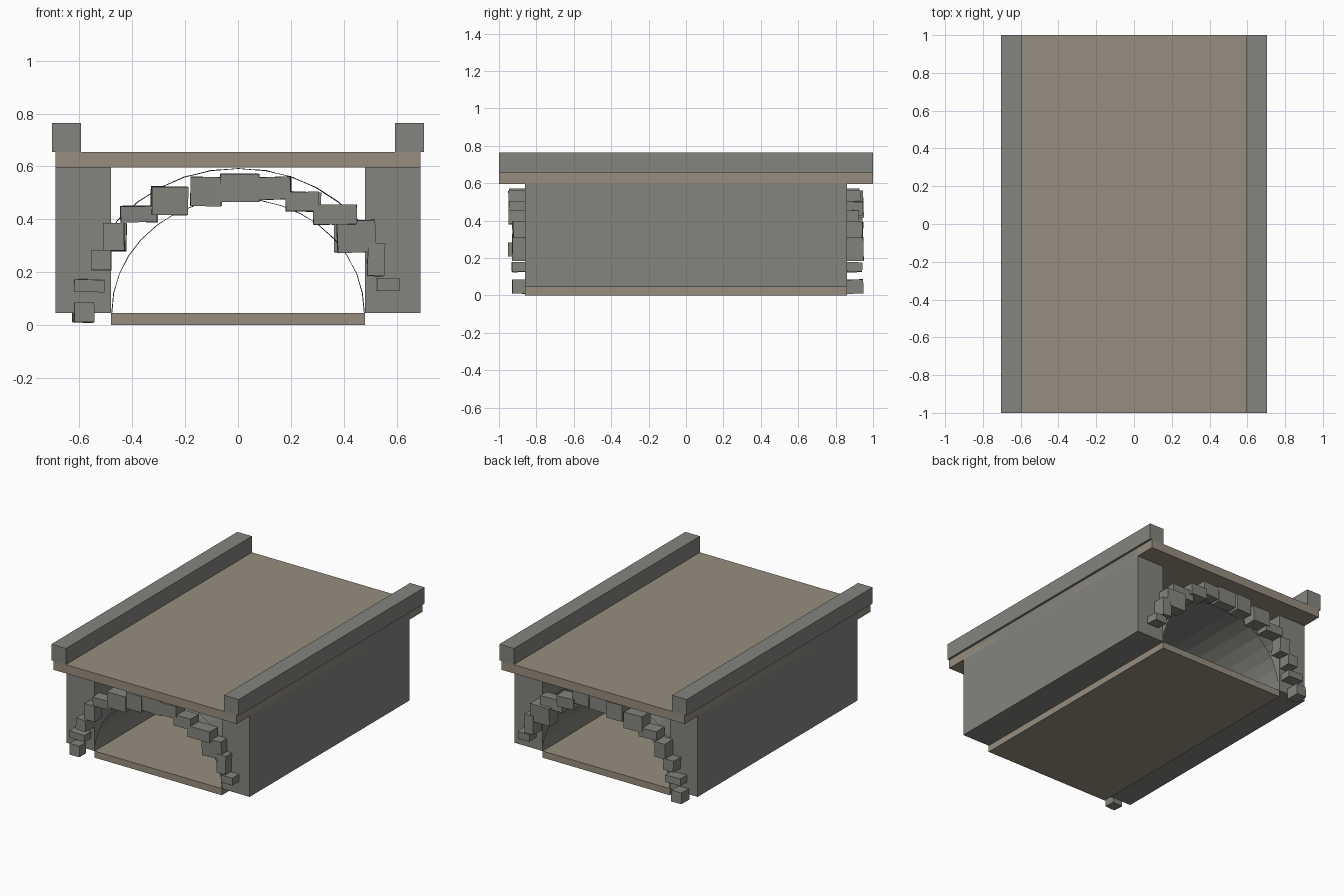
import bpy, bmesh, math, random
from mathutils import Matrix, Vector

if "Cube" in bpy.data.objects:
    bpy.data.objects.remove(bpy.data.objects["Cube"])

random.seed(4)

def material(name, rgb):
    m = bpy.data.materials.new(name)
    m.diffuse_color = (*rgb, 1)
    m.use_nodes = True
    m.node_tree.nodes["Principled BSDF"].inputs["Base Color"].default_value = m.diffuse_color
    return m

STONE = material("stone", (0.23, 0.23, 0.21))
EARTH = material("packed_earth", (0.31, 0.27, 0.21))

def finish(name, bm, mat):
    me = bpy.data.meshes.new(name)
    bm.to_mesh(me)
    bm.free()
    me.materials.append(mat)
    ob = bpy.data.objects.new(name, me)
    bpy.context.collection.objects.link(ob)
    return ob

def add_box(bm, lo, hi, tilt=(0, 0, 0)):
    lo, hi = Vector(lo), Vector(hi)
    m = Matrix.Translation((lo + hi) / 2)
    for angle, axis in zip(tilt, "XYZ"):
        m = m @ Matrix.Rotation(angle, 4, axis)
    bmesh.ops.create_cube(bm, size=1, matrix=m @ Matrix.Diagonal((*(hi - lo), 1)))

def box(name, lo, hi, mat):
    bm = bmesh.new()
    add_box(bm, lo, hi)
    return finish(name, bm, mat)

# Floor and road deck
box("floor", (-0.48, -0.86, 0), (0.48, 0.86, 0.045), EARTH)
box("deck", (-0.69, -1, 0.595), (0.69, 1, 0.655), EARTH)

# Side walls and parapets
for side, s in (("left", -1), ("right", 1)):
    a, b = sorted((s * 0.48, s * 0.69))
    box(side + "_wall", (a, -0.86, 0.045), (b, 0.86, 0.655), STONE)
    a, b = sorted((s * 0.595, s * 0.705))
    box(side + "_parapet", (a, -1, 0.655), (b, 1, 0.765), STONE)

# Vault: slightly uneven inner and outer skins, open at both ends
def vault_skin(name, half_width, rise, segments=18, rows=8, flip=False):
    bm = bmesh.new()
    grid = []
    for j in range(rows + 1):
        y = -0.86 + 1.72 * j / rows
        row = []
        for i in range(segments + 1):
            t = math.pi * i / segments
            k = 1 - random.uniform(0, 0.008)
            row.append(bm.verts.new((half_width * k * math.cos(t), y,
                                     0.045 + rise * k * math.sin(t))))
        grid.append(row)
    for j in range(rows):
        for i in range(segments):
            q = [grid[j][i], grid[j][i + 1], grid[j + 1][i + 1], grid[j + 1][i]]
            bm.faces.new(q if flip else q[::-1])
    return finish(name, bm, STONE)

vault_skin("vault_inside", 0.48, 0.435, flip=True)
vault_skin("vault_outside", 0.595, 0.55)

# Rough arch stones: x0, x1, z0, z1 as seen from the front
STONES = [
    (-0.62, -0.545, 0.01, 0.085), (-0.62, -0.505, 0.125, 0.172),
    (-0.555, -0.48, 0.207, 0.283), (-0.51, -0.43, 0.28, 0.385),
    (-0.445, -0.31, 0.39, 0.45), (-0.327, -0.19, 0.417, 0.523),
    (-0.18, -0.065, 0.45, 0.56), (-0.065, 0.08, 0.465, 0.572),
    (0.08, 0.20, 0.475, 0.56), (0.18, 0.305, 0.43, 0.503),
    (0.285, 0.45, 0.38, 0.455), (0.375, 0.52, 0.275, 0.395),
    (0.49, 0.555, 0.185, 0.31), (0.525, 0.61, 0.128, 0.178)]

for end, s in (("front", -1), ("back", 1)):
    bm = bmesh.new()
    for x0, x1, z0, z1 in STONES:
        j = random.uniform(-0.01, 0.01) if s > 0 else 0
        a, b = sorted((s * 0.855, s * random.uniform(0.925, 0.952)))
        tilt = [random.uniform(-0.04, 0.04) for _ in range(3)]
        add_box(bm, (x0 + j, a, z0), (x1 + j, b, z1), tilt)
    finish(end + "_arch_stones", bm, STONE)
